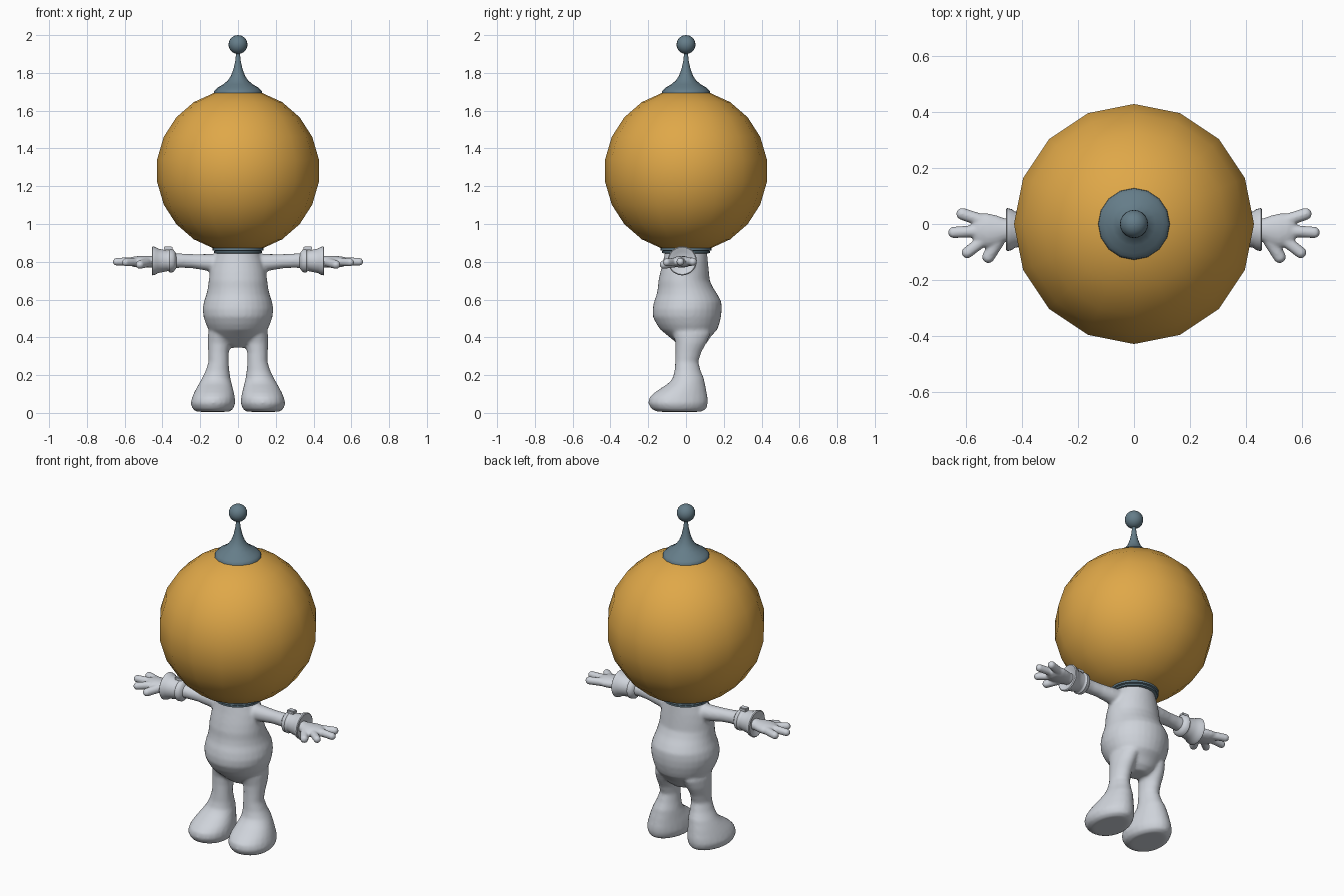
import bpy, bmesh, math
from mathutils import Vector

if "Cube" in bpy.data.objects:
    bpy.data.objects.remove(bpy.data.objects["Cube"])


def material(name, rgb):
    m = bpy.data.materials.new(name)
    m.diffuse_color = (*rgb, 1)
    m.use_nodes = True
    m.node_tree.nodes["Principled BSDF"].inputs["Base Color"].default_value = m.diffuse_color
    return m


ORANGE = material("amber glass", (0.74, 0.39, 0.065))
WHITE = material("suit white", (0.62, 0.65, 0.70))
STEEL = material("blue steel", (0.13, 0.205, 0.25))


def loft(bm, rings, axis="z", n=24, toe=0.0):
    """Closed skin through elliptical rings: (centre, radius_u, radius_v)."""
    loops = []
    for c, ru, rv in rings:
        loop = []
        for i in range(n):
            a = 2 * math.pi * i / n
            u, v = math.cos(a) * ru, math.sin(a) * rv
            if axis == "z":
                u *= 1 - toe * math.sin(a)
                p = Vector((u, v, 0))
            else:
                p = Vector((0, u, v))
            loop.append(bm.verts.new(Vector(c) + p))
        loops.append(loop)
    for a, b in zip(loops, loops[1:]):
        for i in range(n):
            j = (i + 1) % n
            bm.faces.new((a[i], a[j], b[j], b[i]))
    bm.faces.new(loops[0])
    bm.faces.new(loops[-1])


def capsule(bm, p, q, r0, r1):
    """Rounded finger made of a chain of overlapping balls."""
    p, q = Vector(p), Vector(q)
    for i in range(9):
        t = i / 8
        ball = bmesh.ops.create_uvsphere(bm, u_segments=14, v_segments=9,
                                         radius=r0 + (r1 - r0) * t)
        bmesh.ops.translate(bm, verts=ball["verts"], vec=p.lerp(q, t))


def finish(bm, name, mat, angle=None, voxel=None, smooth=0):
    bmesh.ops.recalc_face_normals(bm, faces=bm.faces)
    me = bpy.data.meshes.new(name)
    bm.to_mesh(me)
    bm.free()
    me.materials.append(mat)
    ob = bpy.data.objects.new(name, me)
    bpy.context.collection.objects.link(ob)
    me.shade_smooth()
    if angle:
        bpy.ops.object.select_all(action="DESELECT")
        ob.select_set(True)
        bpy.context.view_layer.objects.active = ob
        bpy.ops.object.shade_smooth_by_angle(angle=math.radians(angle))
    if voxel:
        r = ob.modifiers.new("blend", "REMESH")
        r.mode, r.voxel_size, r.use_smooth_shade = "VOXEL", voxel, True
        s = ob.modifiers.new("soften", "SMOOTH")
        s.factor, s.iterations = 0.5, smooth
    return ob


# Helmet: coarse smooth ball
bm = bmesh.new()
bmesh.ops.create_uvsphere(bm, u_segments=16, v_segments=11, radius=0.432)
bmesh.ops.translate(bm, verts=bm.verts, vec=(0, 0, 1.282))
finish(bm, "helmet", ORANGE)

# Antenna: flared base with a thin stem
bm = bmesh.new()
stem = [(1.68, .118), (1.692, .128), (1.704, .126), (1.712, .118), (1.724, .105),
        (1.74, .077), (1.76, .054), (1.785, .037), (1.82, .024), (1.86, .015),
        (1.92, .008)]
loft(bm, [((0, 0, z), r, r) for z, r in stem], n=16)
finish(bm, "antenna", STEEL, 40)

bm = bmesh.new()
bmesh.ops.create_uvsphere(bm, u_segments=20, v_segments=14, radius=0.05)
bmesh.ops.translate(bm, verts=bm.verts, vec=(0, 0, 1.95))
finish(bm, "antenna_ball", STEEL)

# Neck collar: two stacked rims
bm = bmesh.new()
rim = [(.845, .118), (.847, .127), (.856, .127), (.858, .122), (.861, .134),
       (.872, .134), (.876, .11)]
loft(bm, [((0, 0, z), r, r) for z, r in rim], n=32)
finish(bm, "neck_collar", STEEL, 40)

# Suit: torso, legs and arms blended into one skin
bm = bmesh.new()
torso = [(.345, .03, .05, .05), (.37, .03, .10, .08), (.405, .02, .135, .112),
         (.44, .015, .156, .15), (.47, .01, .17, .166), (.51, .005, .183, .181),
         (.55, .006, .187, .183), (.59, .009, .18, .178), (.625, .006, .168, .162),
         (.66, -.002, .160, .147), (.70, -.01, .155, .136), (.75, -.007, .148, .128),
         (.80, -.003, .136, .119), (.85, 0, .116, .111), (.87, 0, .11, .108)]
loft(bm, [((0, cy, z), rx, ry) for z, cy, rx, ry in torso], n=32)

leg = [(.006, .133, -.035, .085, .115), (.02, .133, -.038, .106, .145),
       (.05, .133, -.042, .118, .158), (.08, .130, -.04, .113, .155),
       (.105, .127, -.03, .106, .140), (.13, .124, -.014, .096, .120),
       (.155, .120, .002, .086, .098), (.18, .116, .012, .076, .084),
       (.22, .109, .009, .063, .070), (.27, .103, .004, .053, .061),
       (.32, .103, .013, .054, .068), (.37, .100, .026, .060, .082),
       (.42, .092, .03, .066, .10), (.46, .085, .02, .06, .10)]
arm = [(.06, .79, 0, .05), (.13, .795, -.003, .047), (.18, .798, -.006, .043),
       (.24, .803, -.012, .038), (.30, .806, -.018, .038), (.37, .806, -.02, .043)]
for s in (-1, 1):
    loft(bm, [((s * cx, cy, z), rx, ry) for z, cx, cy, rx, ry in leg], toe=0.12)
    loft(bm, [((s * x, cy, z), r, r) for x, z, cy, r in arm], axis="x")
finish(bm, "suit", WHITE, voxel=0.009, smooth=6)

# Hands, cuffs and cuff buckles
palm = [(.43, -.02, .036, .032), (.46, -.022, .042, .030), (.49, -.024, .055, .031),
        (.52, -.024, .062, .031), (.55, -.02, .058, .028), (.572, -.02, .046, .02)]
fingers = [((.54, .012, .80), (.612, .036, .80), .023, .022),
           ((.55, -.025, .803), (.642, -.03, .80), .023, .021),
           ((.54, -.06, .80), (.594, -.102, .797), .022, .021),
           ((.485, -.06, .795), (.519, -.117, .785), .025, .023)]
cuff = [(.325, .036), (.335, .05), (.343, .06), (.362, .062), (.368, .055),
        (.376, .055), (.40, .060), (.425, .065), (.436, .073), (.452, .077),
        (.456, .072), (.448, .05), (.44, .03)]
for s, side in ((-1, "left"), (1, "right")):
    bm = bmesh.new()
    loft(bm, [((s * x, cy, .80), ry, rz) for x, cy, ry, rz in palm], axis="x")
    for p, q, r0, r1 in fingers:
        capsule(bm, (s * p[0], *p[1:]), (s * q[0], *q[1:]), r0, r1)
    finish(bm, side + "_hand", WHITE, voxel=0.006, smooth=4)

    bm = bmesh.new()
    loft(bm, [((s * x, -.02, .805), r, r) for x, r in cuff], axis="x", n=28)
    finish(bm, side + "_cuff", WHITE, 50)

    bm = bmesh.new()
    bmesh.ops.create_cube(bm, size=1)
    for v in bm.verts:
        v.co = Vector((s * .37 + v.co.x * .045, -.02 + v.co.y * .035, .872 + v.co.z * .02))
    bmesh.ops.bevel(bm, geom=bm.edges[:], offset=.004, segments=2, affect="EDGES")
    finish(bm, side + "_cuff_buckle", WHITE, 40)
